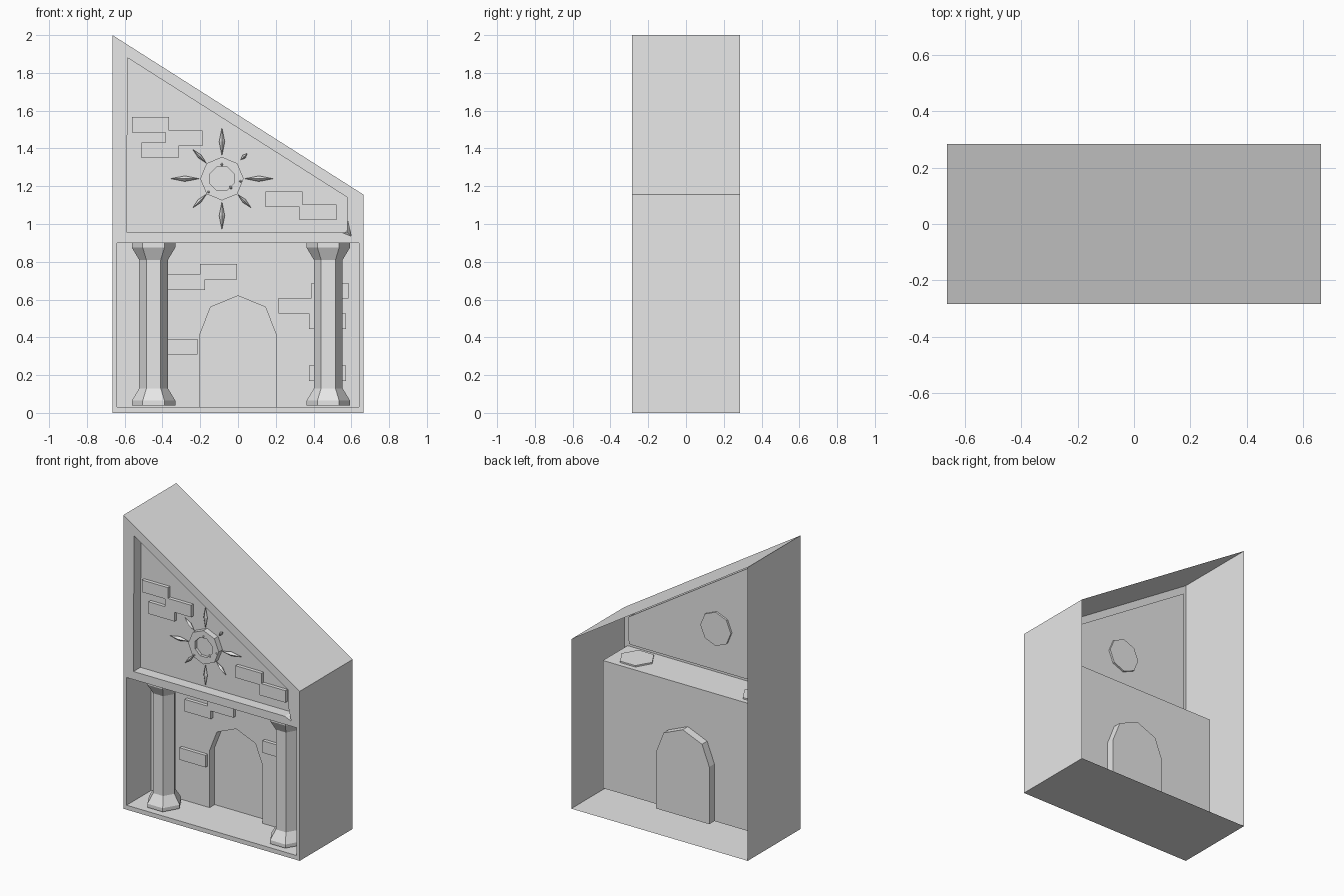
import bpy
import bmesh
from math import cos, sin, pi, radians
from mathutils import Matrix, Vector

cube = bpy.data.objects.get("Cube")
if cube:
    bpy.data.objects.remove(cube)

stone = bpy.data.materials.new("plain_stone")
stone.use_nodes = True
GREY = (0.8, 0.8, 0.8, 1)
stone.diffuse_color = GREY
stone.node_tree.nodes["Principled BSDF"].inputs["Base Color"].default_value = GREY

FRONT, BACK = -0.285, 0.285
PANEL, WALL, DOOR = -0.21, -0.02, 0.035


def finish(name, bm, recalc=True):
    if recalc:
        bmesh.ops.recalc_face_normals(bm, faces=bm.faces[:])
    mesh = bpy.data.meshes.new(name)
    bm.to_mesh(mesh)
    bm.free()
    mesh.materials.append(stone)
    obj = bpy.data.objects.new(name, mesh)
    bpy.context.collection.objects.link(obj)
    return obj


def ring(bm, points, y):
    return [bm.verts.new((x, y, z)) for x, z in points]


def strip(bm, a, b):
    for i in range(len(a)):
        j = (i + 1) % len(a)
        bm.faces.new((a[i], a[j], b[j], b[i]))


def lathe(name, profile, sides, twist=0):
    """Faceted turned solid; each ring is radius, height, and whether twisted."""
    bm = bmesh.new()
    rings = []
    for r, h, t in profile:
        angles = [2 * pi * i / sides + t * twist for i in range(sides)]
        rings.append([bm.verts.new((r * cos(a), r * sin(a), h)) for a in angles])
    for a, b in zip(rings, rings[1:]):
        strip(bm, a, b)
    bm.faces.new(rings[0])
    bm.faces.new(rings[-1])
    return finish(name, bm)


def box(name, x0, x1, z0, z1, y0, y1):
    bm = bmesh.new()
    pts = [(x0, z0), (x1, z0), (x1, z1), (x0, z1)]
    a, b = ring(bm, pts, y0), ring(bm, pts, y1)
    strip(bm, a, b)
    bm.faces.new(a)
    bm.faces.new(b)
    return finish(name, bm)


# Outlines of the facade and its openings, as x and z
outer = [(-0.665, 0), (0.665, 0), (0.665, 1.155), (-0.665, 2)]
gable = [(-0.588, 0.955), (0.55, 0.955), (0.6, 0.935), (0.58, 1.02), (0.58, 1.14), (-0.585, 1.88)]
gable_back = gable[:2] + [(0.578, 0.957)] + gable[3:]
porch = [(-0.64, 0.03), (0.64, 0.03), (0.64, 0.9), (-0.64, 0.9)]
arch = [(-0.2, 0.03), (-0.2, 0.42), (-0.145, 0.56), (0, 0.62),
        (0.145, 0.56), (0.2, 0.42), (0.2, 0.03)]

# Thin open-backed shell with a front frame and two recesses
bm = bmesh.new()
front_loops = [ring(bm, p, FRONT) for p in (outer, gable, porch)]
edges = [bm.edges.new((l[i], l[(i + 1) % len(l)])) for l in front_loops for i in range(len(l))]
bmesh.ops.triangle_fill(bm, edges=edges, normal=Vector((0, -1, 0)), use_beauty=True)
strip(bm, front_loops[0], ring(bm, outer, BACK))
gable_inner = ring(bm, gable_back, PANEL)
strip(bm, front_loops[1], gable_inner)
bm.faces.new(gable_inner)

# Porch back wall wraps around the arched doorway
porch_inner = ring(bm, porch, WALL)
strip(bm, front_loops[2], porch_inner)
arch_front, arch_back = ring(bm, arch, WALL), ring(bm, arch, DOOR)
bm.faces.new([porch_inner[0]] + arch_front + porch_inner[1:])
strip(bm, arch_front, arch_back)
bm.faces.new(arch_back)
finish("house_shell", bm)

# Six-sided porch columns with flared base and capital
R, S = 0.115, 0.076
profile = [(R, 0.04, 0), (R, 0.065, 0), (S, 0.13, 0), (S, 0.81, 0), (R, 0.875, 0), (R, 0.91, 0)]
for side, x in (("right", -0.447), ("left", 0.478)):
    lathe(side + "_column", profile, 6).location = (x, -0.155, 0)

# Raised bricks: left edge and bottom edge of each
gable_bricks = [(-0.56, 1.485), (-0.385, 1.412), (-0.51, 1.35), (0.145, 1.09), (0.325, 1.02)]
porch_bricks = [(-0.2, 0.705), (-0.37, 0.65), (-0.41, 0.31), (0.215, 0.525),
                (0.39, 0.605), (0.375, 0.445), (0.375, 0.17)]
for label, spots, depth in (("gable", gable_bricks, PANEL), ("porch", porch_bricks, WALL)):
    for i, (x, z) in enumerate(spots):
        box(f"{label}_brick_{i + 1}", x, x + 0.196, z, z + 0.082, depth - 0.025, depth - 0.001)

# Octagonal sun disc with a sunken centre
SUN_X, SUN_Z = -0.085, 1.24
disc = lathe("sun_disc", [(0.115, 0.197, 0), (0.115, 0.25, 0), (0.068, 0.25, 1), (0.068, 0.23, 1)],
             8, pi / 8)
disc.rotation_euler = (radians(90), 0, 0)
disc.location = (SUN_X, 0, SUN_Z)


def gem(name, degrees, r0, r1, width, depth, y):
    bm = bmesh.new()
    bmesh.ops.create_uvsphere(bm, u_segments=4, v_segments=2, radius=1)
    place = (Matrix.Translation((SUN_X, y, SUN_Z)) @ Matrix.Rotation(radians(degrees), 4, 'Y')
             @ Matrix.Translation((0, 0, (r0 + r1) / 2))
             @ Matrix.Diagonal((width, depth, (r1 - r0) / 2, 1)))
    bmesh.ops.transform(bm, matrix=place, verts=bm.verts[:])
    finish(name, bm)


# Diamond rays, long on the axes and shorter on the diagonals
for i in range(8):
    r0, r1, w = (0.12, 0.272, 0.015) if i % 2 == 0 else (0.115, 0.22, 0.011)
    if i == 1:
        r0, r1 = 0.14, 0.19
    gem(f"sun_ray_{i + 1}", i * 45, r0, r1, w, 0.016, -0.228)

# Small studs on the disc
for i, (angle, r) in enumerate(((0, 0.075), (135, 0.068), (225, 0.1), (98, 0.1))):
    gem(f"sun_stud_{i + 1}", angle, r - 0.012, r + 0.012, 0.011, 0.01, -0.247)
